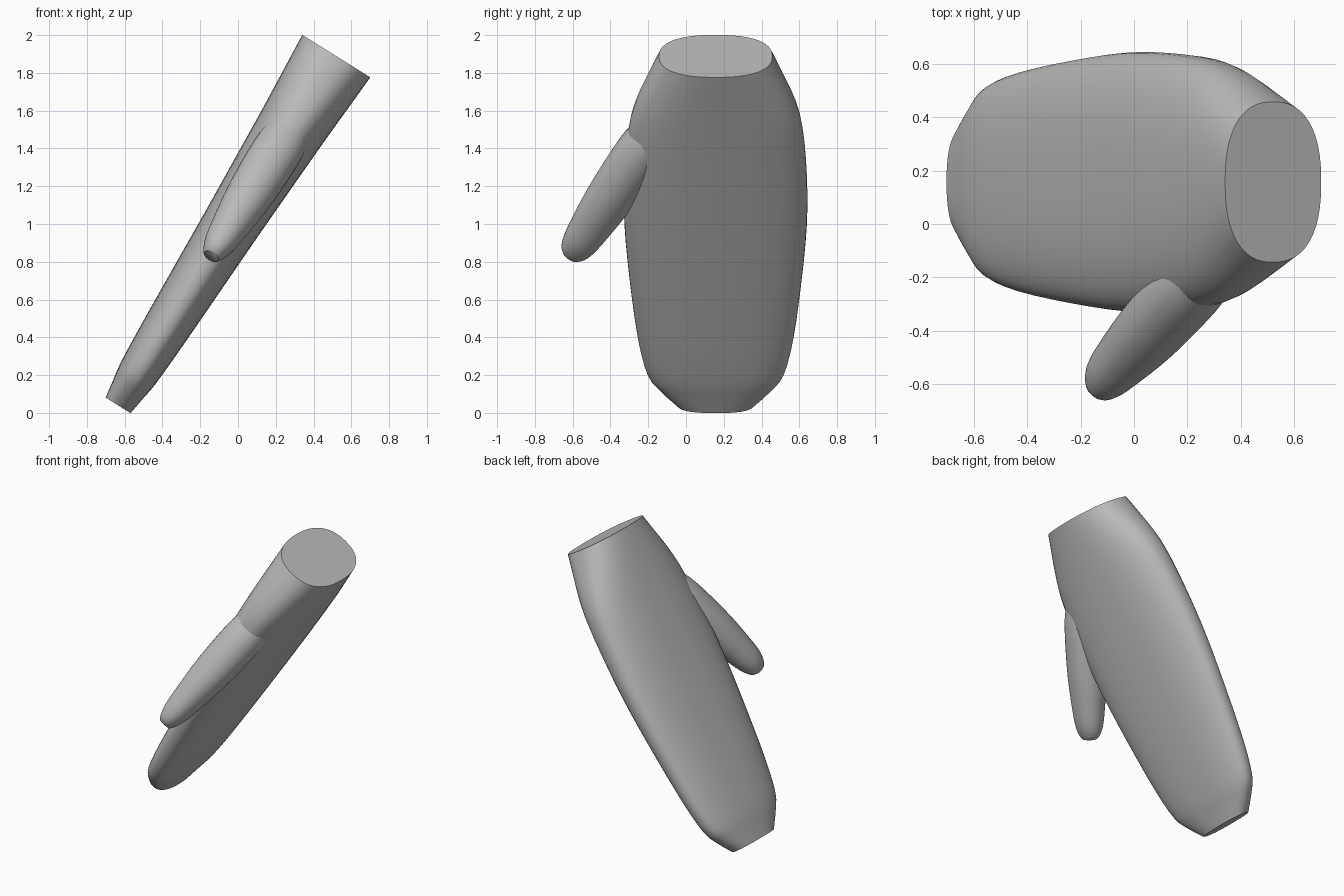
import bpy, bmesh, math
from mathutils import Vector

if "Cube" in bpy.data.objects:
    bpy.data.objects.remove(bpy.data.objects["Cube"])

# One plain grey cloth colour
grey = bpy.data.materials.new("plain grey")
grey.use_nodes = True
colour = (0.5, 0.495, 0.485, 1)
grey.diffuse_color = colour
grey.node_tree.nodes["Principled BSDF"].inputs["Base Color"].default_value = colour

# Tilted frame: along the hand, across its width, through its thickness
ORIGIN = Vector((-0.635, 0, 0.04))
ALONG = Vector((0.53, 0, 0.848))
WIDE = Vector((0, 1, 0))
THICK = Vector((0.848, 0, -0.53))


def power(value, exponent):
    return math.copysign(abs(value) ** exponent, value)


def blend(rows, steps):
    """Smooth the list of stations with a Catmull-Rom curve."""
    result = []
    for i in range(len(rows) - 1):
        a, b, c, d = (rows[max(0, min(len(rows) - 1, i + k))] for k in (-1, 0, 1, 2))
        for j in range(steps):
            t = j / steps
            result.append([q + 0.5 * t * (r - p + t * (2 * p - 5 * q + 4 * r - s
                           + t * (3 * (q - r) + s - p)))
                           for p, q, r, s in zip(a, b, c, d)])
    return result + [rows[-1]]


def loft(name, start, axis, side, stations, roundness, segments=48):
    """Skin rounded cross-sections: distance, half width, half thickness."""
    bm = bmesh.new()
    rings = []
    for distance, width, depth in blend(stations, 3):
        ring = []
        for k in range(segments):
            a = math.tau * k / segments
            ring.append(bm.verts.new(start + axis * distance
                        + side * width * power(math.cos(a), 2 / roundness)
                        + THICK * depth * power(math.sin(a), 2 / roundness)))
        rings.append(ring)
    for low, high in zip(rings, rings[1:]):
        for k in range(segments):
            n = (k + 1) % segments
            bm.faces.new((low[k], low[n], high[n], high[k]))
    bm.faces.new(rings[0])
    bm.faces.new(rings[-1])
    bmesh.ops.recalc_face_normals(bm, faces=bm.faces)
    mesh = bpy.data.meshes.new(name)
    bm.to_mesh(mesh)
    bm.free()
    mesh.materials.append(grey)
    obj = bpy.data.objects.new(name, mesh)
    bpy.context.collection.objects.link(obj)
    bpy.ops.object.select_all(action="DESELECT")
    obj.select_set(True)
    bpy.context.view_layer.objects.active = obj
    bpy.ops.object.shade_smooth_by_angle(angle=math.radians(40))
    return obj


# Flat-ended palm, widest in the middle and thickest at the cuff
loft("mitten_palm", ORIGIN + WIDE * 0.157, ALONG, WIDE, [
    (0, 0.20, 0.078), (0.10, 0.295, 0.093), (0.20, 0.362, 0.108),
    (0.42, 0.412, 0.122), (0.78, 0.455, 0.138), (1.13, 0.483, 0.153),
    (1.43, 0.483, 0.168), (1.72, 0.462, 0.183), (1.90, 0.42, 0.194),
    (2.08, 0.345, 0.206), (2.18, 0.30, 0.212)], 2.4)

# Thumb slanting out of the palm edge, with a blunt tip
thumb_axis = (WIDE * 0.49 + ALONG * 0.87).normalized()
thumb_side = thumb_axis.cross(THICK).normalized()
loft("mitten_thumb", ORIGIN - WIDE * 0.61 + ALONG * 0.93, thumb_axis, thumb_side, [
    (0, 0.045, 0.043), (0.03, 0.074, 0.06), (0.10, 0.095, 0.083),
    (0.22, 0.110, 0.1), (0.40, 0.125, 0.12), (0.60, 0.13, 0.131),
    (0.80, 0.125, 0.13), (1.0, 0.09, 0.1)], 2.1, 32)
